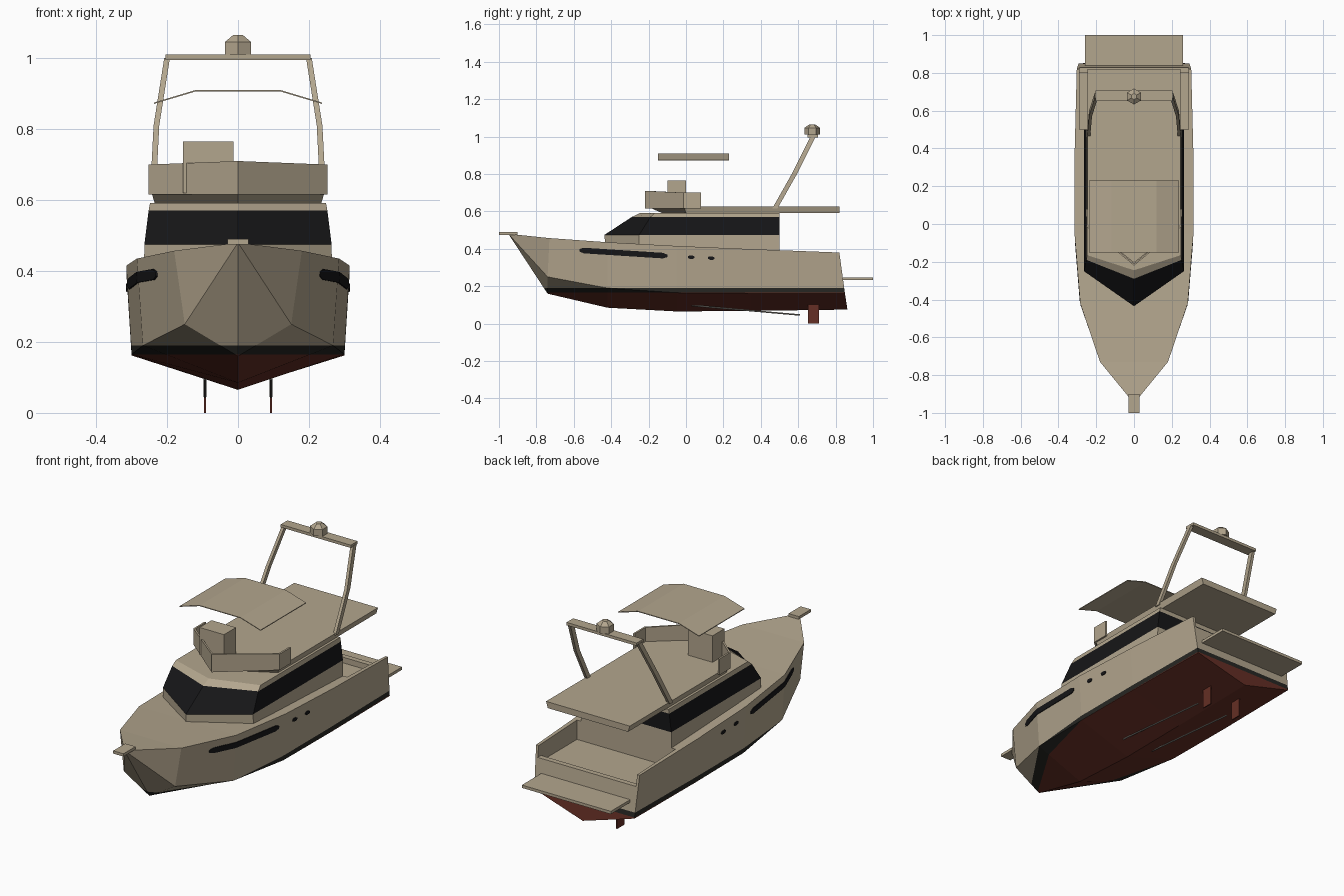
import bpy, bmesh
from mathutils import Vector

cube = bpy.data.objects.get("Cube")
if cube:
    bpy.data.objects.remove(cube, do_unlink=True)


def material(name, rgb, rough=0.6):
    m = bpy.data.materials.new(name)
    m.use_nodes = True
    m.diffuse_color = (*rgb, 1)
    node = m.node_tree.nodes["Principled BSDF"]
    node.inputs["Base Color"].default_value = (*rgb, 1)
    node.inputs["Roughness"].default_value = rough
    return m


CREAM = material("cream gelcoat", (0.45, 0.38, 0.27))
BLACK = material("black glass", (0.008, 0.008, 0.009))
STRIPE = material("dark boot stripe", (0.02, 0.02, 0.017))
RED = material("red antifouling", (0.13, 0.028, 0.018))
STEEL = material("grey steel", (0.28, 0.26, 0.23))


def finish(name, bm, *mats, normals=True):
    if normals:
        bmesh.ops.recalc_face_normals(bm, faces=bm.faces[:])
    me = bpy.data.meshes.new(name)
    bm.to_mesh(me)
    bm.free()
    for m in mats:
        me.materials.append(m)
    ob = bpy.data.objects.new(name, me)
    bpy.context.collection.objects.link(ob)
    return ob


def loft(rings, closed=True, caps=True):
    """Skin a list of equal-length rings of points."""
    bm = bmesh.new()
    rows = [[bm.verts.new(p) for p in ring] for ring in rings]
    n = len(rings[0])
    for a, b in zip(rows, rows[1:]):
        for i in range(n if closed else n - 1):
            j = (i + 1) % n
            bm.faces.new((a[i], a[j], b[j], b[i]))
    if caps:
        bm.faces.new(rows[0])
        bm.faces.new(rows[-1])
    return bm


def box(name, lo, hi, mat):
    rings = [[(lo[0], lo[1], z), (hi[0], lo[1], z), (hi[0], hi[1], z), (lo[0], hi[1], z)]
             for z in (lo[2], hi[2])]
    return finish(name, loft(rings), mat)


def arrow(tip, corner, half, back, z):
    """Plan outline with a pointed front."""
    return [(0, tip, z), (half, corner, z), (half, back, z), (-half, back, z), (-half, corner, z)]


# Hull: sheer, chine and keel at each station
SHEER = [(0, -.95, .48), (.18, -.73, .457), (.285, -.42, .435),
         (.315, -.05, .415), (.315, .35, .398), (.303, .82, .38)]
CHINE = [(0, -.95, .48), (.15, -.74, .25), (.268, -.42, .19),
         (.30, -.05, .165), (.30, .35, .162), (.293, .85, .16)]
KEEL = [(0, -.95, .48), (0, -.74, .16), (0, -.42, .085),
        (0, -.05, .065), (0, .35, .068), (0, .863, .075)]


def flip(p):
    return (-p[0], p[1], p[2])


bm = loft([[s, c, k, flip(c), flip(s)] for s, c, k in zip(SHEER, CHINE, KEEL)])
bmesh.ops.remove_doubles(bm, verts=bm.verts[:], dist=0.0005)
for level in (.165, .19):
    bmesh.ops.bisect_plane(bm, geom=bm.verts[:] + bm.edges[:] + bm.faces[:],
                           plane_co=(0, 0, level), plane_no=(0, 0, 1), dist=0.0005)
for f in bm.faces:
    z = f.calc_center_median().z
    f.material_index = 2 if z < .165 else 1 if z < .19 else 0
hull = finish("hull", bm, CREAM, STRIPE, RED)

# Cockpit well, open over a low transom
well = [(.5, .29), (.8, .29), (.8, .32), (.95, .32), (.95, .6), (.5, .6)]
cutter = finish("cockpit_cutter", loft([[(x, y, z) for y, z in well] for x in (-.288, .288)]), CREAM)
cutter.hide_render = True
cutter.hide_viewport = True
cutter.display_type = 'WIRE'
cut = hull.modifiers.new("cockpit", 'BOOLEAN')
cut.operation = 'DIFFERENCE'
cut.solver = 'EXACT'
cut.object = cutter


def side_x(y, z):
    """Half width of the topsides at a given length and height."""
    for i in range(len(SHEER) - 1):
        if SHEER[i][1] <= y <= SHEER[i + 1][1]:
            t = (y - SHEER[i][1]) / (SHEER[i + 1][1] - SHEER[i][1])
            s = Vector(SHEER[i]).lerp(Vector(SHEER[i + 1]), t)
            c = Vector(CHINE[i]).lerp(Vector(CHINE[i + 1]), t)
            return c.x + (s.x - c.x) * (z - c.z) / (s.z - c.z)
    return .3


def hull_glass(name, y0, z0, y1, z1, half, steps):
    """Rounded strip of glass that follows the topsides."""
    for label, side in (("left", 1), ("right", -1)):
        rows = []
        for i in range(steps + 1):
            t = i / steps
            y, z = y0 + (y1 - y0) * t, z0 + (z1 - z0) * t
            h = half * (0.45 if i in (0, steps) else 1)
            rows.append([(side * (side_x(y, z + d) + e), y, z + d)
                         for d, e in ((-h, -.003), (-h, .004), (h, .004), (h, -.003))])
        finish(f"{name}_{label}", loft(rows), BLACK)


hull_glass("hull_window", -.57, .392, -.10, .362, .015, 20)
hull_glass("front_porthole", .01, .356, .045, .354, .009, 4)
hull_glass("rear_porthole", .117, .351, .152, .349, .009, 4)

# Bow pulpit and swim platform
box("bow_pulpit", (-.03, -1, .475), (.03, -.9, .49), CREAM)
box("swim_platform", (-.26, .83, .232), (.26, 1, .247), CREAM)

# Cabin with a wraparound window band
bm = loft([arrow(-.43, -.25, .266, .5, .29), arrow(-.435, -.25, .264, .5, .475),
           arrow(-.29, -.19, .252, .5, .57), arrow(-.245, -.165, .248, .5, .592)])
for f in bm.faces:
    if .48 < f.calc_center_median().z < .57:
        f.material_index = 1
finish("cabin", bm, CREAM, BLACK)

# Flybridge deck, its coaming and helm console
finish("flybridge_deck", loft([arrow(-.13, 0, .235, .82, .592),
                               arrow(-.205, -.01, .245, .82, .625)]), CREAM)
plan = [(.248, .08), (.248, -.01), (0, -.215), (-.248, -.01), (-.248, .08)]
bm = loft([[(x, y, .615) for x, y in plan],
           [(x, y, .70 if x else .71) for x, y in plan]], closed=False, caps=False)
coaming = finish("flybridge_coaming", bm, CREAM)
wall = coaming.modifiers.new("thickness", 'SOLIDIFY')
wall.thickness = .01
wall.offset = 0
box("helm_console", (-.155, -.1, .62), (-.012, 0, .765), CREAM)

# Sun canopy
arc = [(-.237, .875), (-.12, .91), (.12, .91), (.237, .875)]
section = arc + [(x, z - .004) for x, z in reversed(arc)]
finish("sun_canopy", loft([[(x, y, z) for x, z in section] for y in (-.15, .23)]), CREAM)

# Radar arch
path = [(.24, .475, .615), (.23, .585, .81), (.2, .68, 1.0)]
for label, side in (("left", 1), ("right", -1)):
    rings = [[(side * (x + dx), y + dy, z) for dx, dy in
              ((-.008, -.014), (.008, -.014), (.008, .014), (-.008, .014))] for x, y, z in path]
    finish(f"arch_leg_{label}", loft(rings), CREAM)
box("arch_crossbar", (-.205, .65, .995), (.205, .706, 1.01), CREAM)

# Radar pod: six-sided drum with a faceted cap
for name, low, high, z0, z1 in (("radar_drum", .042, .042, 1.01, 1.046),
                                ("radar_cap", .042, .016, 1.046, 1.065)):
    bm = bmesh.new()
    bmesh.ops.create_cone(bm, cap_ends=True, segments=6, radius1=low, radius2=high, depth=z1 - z0)
    bmesh.ops.translate(bm, verts=bm.verts[:], vec=(0, .675, (z0 + z1) / 2))
    finish(name, bm, CREAM)

# Propeller shafts and rudders
for label, side in (("left", 1), ("right", -1)):
    a, b = Vector((side * .093, .03, .097)), Vector((side * .093, .61, .046))
    bm = bmesh.new()
    bmesh.ops.create_cone(bm, cap_ends=True, segments=8, radius1=.004, radius2=.004,
                          depth=(b - a).length)
    turn = (b - a).to_track_quat('Z', 'Y').to_matrix()
    bmesh.ops.rotate(bm, verts=bm.verts[:], cent=(0, 0, 0), matrix=turn)
    bmesh.ops.translate(bm, verts=bm.verts[:], vec=(a + b) / 2)
    finish(f"propeller_shaft_{label}", bm, STEEL)
    x = side * .093
    box(f"rudder_{label}", (x - .003, .652, 0), (x + .003, .712, .12), RED)
